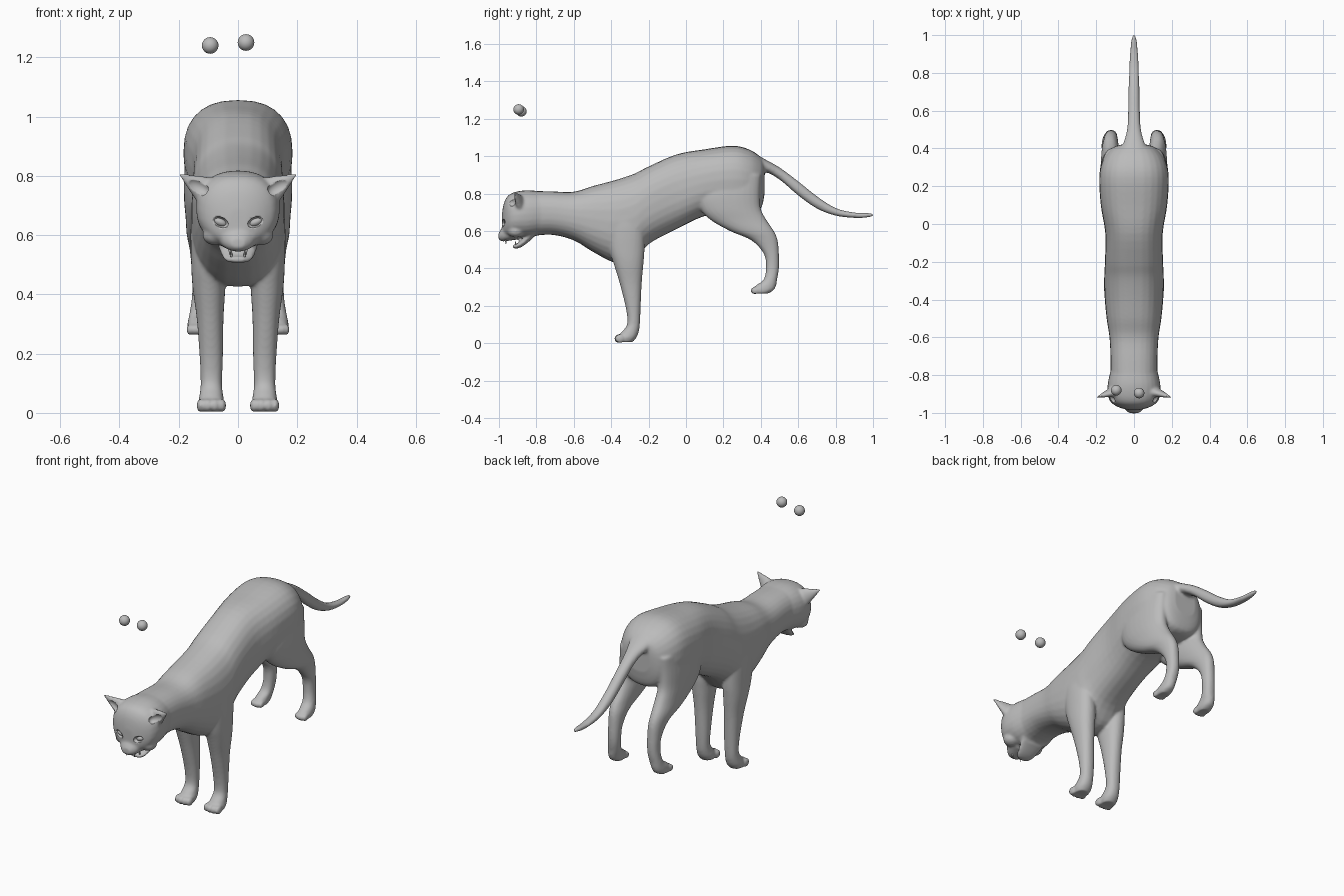
import bpy, bmesh, math
from mathutils import Matrix, Vector

old = bpy.data.objects.get("Cube")
if old:
    bpy.data.objects.remove(old, do_unlink=True)

grey = bpy.data.materials.new("plain_grey")
grey.use_nodes = True
grey.diffuse_color = (0.5, 0.5, 0.5, 1)
grey.node_tree.nodes["Principled BSDF"].inputs["Base Color"].default_value = (0.5, 0.5, 0.5, 1)


def spline(rows, steps=4):
    """Catmull-Rom interpolation of section rows."""
    out = []
    for i in range(len(rows) - 1):
        p = [rows[max(i - 1, 0)], rows[i], rows[i + 1], rows[min(i + 2, len(rows) - 1)]]
        for k in range(steps):
            t = k / steps
            out.append([b + 0.5 * t * (c - a + t * (2*a - 5*b + 4*c - d + t * (3*(b - c) + d - a)))
                        for a, b, c, d in zip(*p)])
    return out + [list(rows[-1])]


def loft(bm, rows, upright=False, side=1, power=2.2, n=28):
    """Rows: position, far edge, near edge, half width, centre x."""
    rings = []
    for t, hi, lo, half, *cx in spline(rows):
        x0 = side * cx[0] if cx else 0
        ring = []
        for k in range(n):
            a = 2 * math.pi * k / n
            c, s = (math.copysign(abs(f(a)) ** (2 / power), f(a)) for f in (math.cos, math.sin))
            x, v = x0 + half * c, (hi + lo) / 2 + (hi - lo) / 2 * s
            ring.append(bm.verts.new((x, v, t) if upright else (x, t, v)))
        rings.append(ring)
    for r0, r1 in zip(rings, rings[1:]):
        for k in range(n):
            j = (k + 1) % n
            bm.faces.new((r0[k], r0[j], r1[j], r1[k]))
    bm.faces.new(rings[0])
    bm.faces.new(rings[-1][::-1])


def blob(bm, loc, scale, rot=None):
    m = Matrix.Translation(loc) @ (rot or Matrix()) @ Matrix.Diagonal((*scale, 1))
    bmesh.ops.create_uvsphere(bm, u_segments=24, v_segments=16, radius=1, matrix=m)


def cone(bm, base, tip, wide, thick):
    """Flattened cone from base to tip, thin along y."""
    z = Vector(tip) - Vector(base)
    length = z.length
    z.normalize()
    x = Vector((0, 1, 0)).cross(z).normalized()
    rot = Matrix((x, z.cross(x), z)).transposed().to_4x4()
    m = Matrix.Translation((Vector(base) + Vector(tip)) / 2) @ rot @ Matrix.Diagonal((wide, thick, 1, 1))
    bmesh.ops.create_cone(bm, cap_ends=True, segments=20, radius1=1, radius2=0.08, depth=length, matrix=m)


def finish(bm, name):
    bmesh.ops.recalc_face_normals(bm, faces=bm.faces)
    me = bpy.data.meshes.new(name)
    bm.to_mesh(me)
    bm.free()
    me.materials.append(grey)
    for p in me.polygons:
        p.use_smooth = True
    ob = bpy.data.objects.new(name, me)
    bpy.context.scene.collection.objects.link(ob)
    return ob


skin = bmesh.new()
# trunk and neck
loft(skin, [(-.84, .815, .57, .125), (-.72, .812, .58, .124), (-.6, .81, .55, .13),
            (-.5, .84, .49, .145), (-.38, .872, .43, .156), (-.28, .905, .44, .158),
            (-.2, .945, .53, .154), (-.05, 1.01, .61, .152), (.1, 1.037, .68, .176),
            (.25, 1.056, .7, .184), (.34, 1.035, .7, .165), (.4, .995, .72, .12),
            (.42, .965, .8, .07)], power=2.4)
# tail
loft(skin, [(.36, 1.02, .88, .09), (.42, .985, .915, .06), (.5, .94, .875, .037),
            (.6, .866, .79, .031), (.7, .786, .72, .029), (.8, .723, .682, .026),
            (.9, .699, .67, .022), (.97, .697, .672, .015), (1.003, .692, .68, .006)])
# head
loft(skin, [(-.76, .81, .585, .12), (-.84, .818, .565, .138), (-.9, .812, .565, .14),
            (-.94, .798, .565, .125), (-.962, .775, .565, .098), (-.976, .74, .575, .065),
            (-.984, .69, .6, .03)], power=2.3)
# muzzle and lower jaw
loft(skin, [(-.9, .63, .555, .08), (-.96, .635, .546, .062), (-.985, .615, .545, .045),
            (-1.002, .588, .556, .024)])
loft(skin, [(-.82, .62, .56, .075), (-.87, .565, .52, .06), (-.905, .532, .506, .046),
            (-.925, .527, .51, .025)])

for s in (-1, 1):
    # front leg
    loft(skin, [(.72, -.24, -.42, .04, .11), (.62, -.225, -.42, .05, .11),
                (.5, -.222, -.41, .058, .1), (.42, -.228, -.385, .055, .098),
                (.315, -.237, -.353, .045, .094), (.18, -.243, -.32, .039, .09),
                (.1, -.247, -.315, .036, .09), (.06, -.253, -.345, .04, .09),
                (.03, -.265, -.37, .044, .09), (.006, -.285, -.365, .036, .09)], True, s)
    # hind leg
    loft(skin, [(.9, .4, .12, .05, .12), (.8, .395, .06, .06, .122), (.72, .4, .075, .06, .122),
                (.66, .43, .13, .055, .122), (.6, .47, .235, .048, .125),
                (.55, .49, .35, .04, .123), (.476, .497, .417, .034, .122),
                (.4, .497, .428, .032, .123), (.34, .487, .415, .033, .13),
                (.31, .482, .375, .034, .135), (.285, .47, .352, .035, .137),
                (.266, .44, .36, .03, .138)], True, s)
    # toes
    for k in range(4):
        u = k - 1.5
        fwd = .006 * abs(u)
        blob(skin, (s * .09 + u * .024, -.362 + fwd, .025), (.014, .026, .024))
        blob(skin, (s * .138 + u * .017, .363 + fwd, .281), (.011, .022, .019))
    # ear
    cone(skin, (s * .095, -.885, .742), (s * .198, -.917, .806), .058, .032)
    # brow and cheek
    blob(skin, (s * .055, -.952, .685), (.04, .02, .014), Matrix.Rotation(-s * .45, 4, 'Y'))
    blob(skin, (s * .075, -.91, .6), (.045, .045, .035))

body = finish(skin, "body")
remesh = body.modifiers.new("blend", 'REMESH')
remesh.mode = 'VOXEL'
remesh.voxel_size = .007
remesh.use_smooth_shade = True
relax = body.modifiers.new("relax", 'SMOOTH')
relax.factor = .5
relax.iterations = 6

# hollows of the ears and eye sockets
cut = bmesh.new()
for s in (-1, 1):
    blob(cut, (s * .137, -.933, .763), (.042, .026, .026), Matrix.Rotation(-s * .5, 4, 'Y'))
    blob(cut, (s * .06, -.978, .644), (.029, .02, .017), Matrix.Rotation(-s * .4, 4, 'Y'))
cutter = finish(cut, "hollow_cutter")
cutter.hide_render = True
cutter.hide_set(True)
hollow = body.modifiers.new("hollows", 'BOOLEAN')
hollow.operation = 'DIFFERENCE'
hollow.object = cutter

# eyes, nose and fangs
for s, label in ((1, "left"), (-1, "right")):
    bm = bmesh.new()
    blob(bm, (s * .06, -.955, .644), (.024, .017, .014), Matrix.Rotation(-s * .4, 4, 'Y'))
    finish(bm, label + "_eye")
    bm = bmesh.new()
    cone(bm, (s * .028, -.965, .556), (s * .026, -.962, .527), .006, .006)
    cone(bm, (s * .022, -.908, .52), (s * .022, -.914, .549), .006, .006)
    finish(bm, label + "_fangs")
bm = bmesh.new()
blob(bm, (0, -.987, .582), (.02, .013, .012))
finish(bm, "nose")

# floating balls
for name, loc in (("right_ball", (-.094, -.88, 1.24)), ("left_ball", (.027, -.895, 1.25))):
    bm = bmesh.new()
    blob(bm, loc, (.028, .028, .028))
    finish(bm, name)
